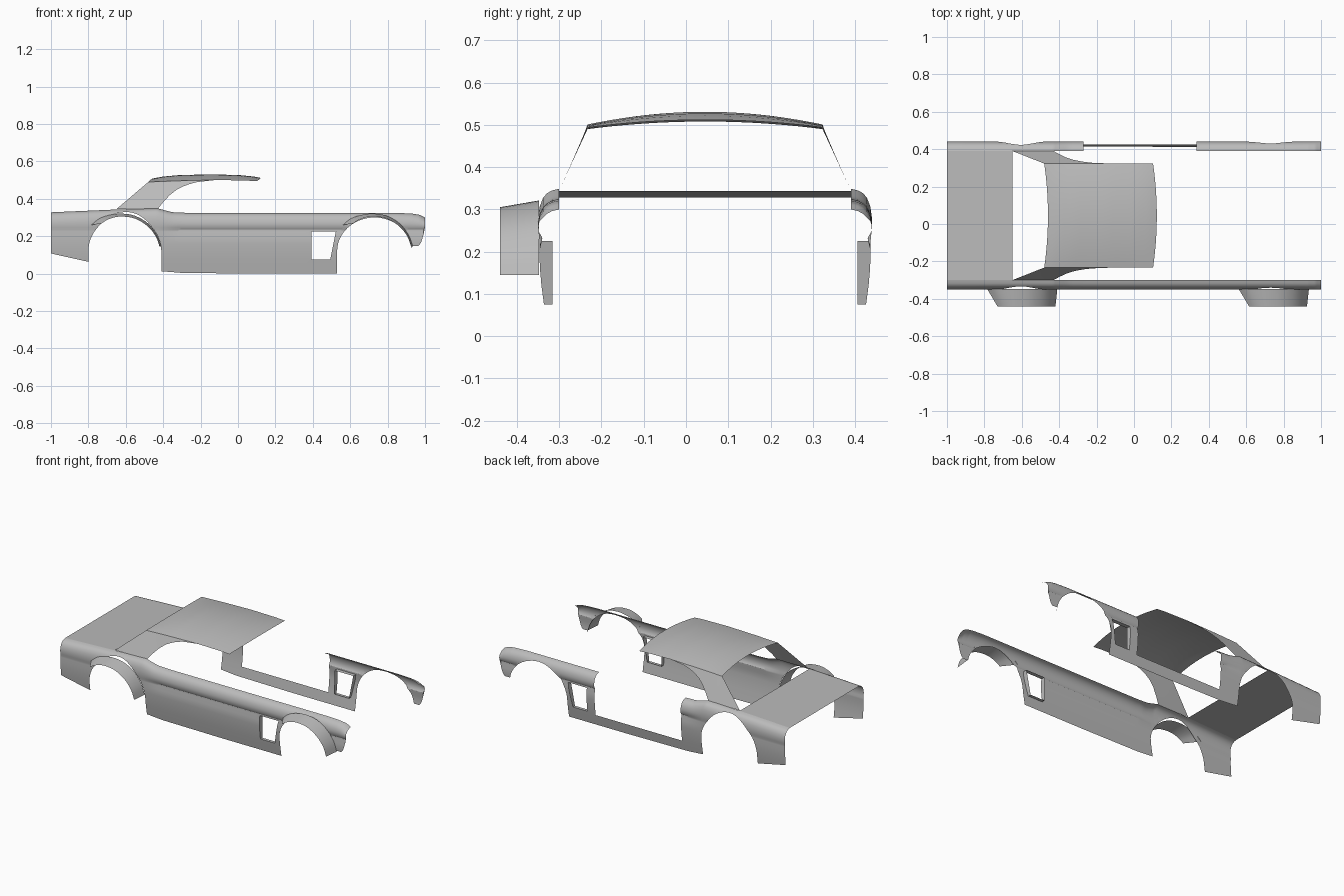
import bpy, bmesh, math

if "Cube" in bpy.data.objects:
    bpy.data.objects.remove(bpy.data.objects["Cube"])

CY = 0.045  # body centre line

paint = bpy.data.materials.new("grey_panel")
paint.diffuse_color = (0.5, 0.5, 0.5, 1)
paint.use_nodes = True
paint.node_tree.nodes["Principled BSDF"].inputs["Base Color"].default_value = paint.diffuse_color


def interp(table, x):
    if x <= table[0][0]:
        return table[0][1]
    for (a, va), (b, vb) in zip(table, table[1:]):
        if x <= b:
            return va + (vb - va) * (x - a) / (b - a)
    return table[-1][1]


def span(a, b, n):
    return [a + (b - a) * i / n for i in range(n + 1)]


def make_sheets(name, grids, flip=False, skip=None, angle=32):
    """Open surface from one or more point grids, welded together."""
    bm = bmesh.new()
    for g in grids:
        vs = [[bm.verts.new(p) for p in col] for col in g]
        for i in range(len(vs) - 1):
            for j in range(len(vs[0]) - 1):
                q = [vs[i][j], vs[i + 1][j], vs[i + 1][j + 1], vs[i][j + 1]]
                if skip and skip(sum(v.co.x for v in q) / 4, sum(v.co.z for v in q) / 4):
                    continue
                bm.faces.new(q[::-1] if flip else q)
    bmesh.ops.remove_doubles(bm, verts=bm.verts[:], dist=0.0002)
    bmesh.ops.dissolve_degenerate(bm, edges=bm.edges[:], dist=0.0001)
    loose = [v for v in bm.verts if not v.link_faces]
    bmesh.ops.delete(bm, geom=loose, context='VERTS')
    me = bpy.data.meshes.new(name)
    bm.to_mesh(me)
    bm.free()
    me.materials.append(paint)
    me.polygons.foreach_set("use_smooth", [True] * len(me.polygons))
    me.set_sharp_from_angle(angle=math.radians(angle))
    ob = bpy.data.objects.new(name, me)
    bpy.context.collection.objects.link(ob)
    return ob


# Body side cross-section: height -> half width, and shoulder height change along x
SIDE = [(0, .368), (.03, .373), (.075, .381), (.12, .387), (.16, .3905), (.2, .392),
        (.225, .391), (.235, .391), (.247, .394), (.27, .395), (.29, .391), (.305, .383),
        (.315, .373), (.321, .362), (.325, .345)]
ROWS = [z for z, _ in SIDE]
SHOULDER = [(-1, .003), (-.65, .018), (-.43, .024), (-.35, .003), (-.27, 0),
            (.85, 0), (.93, -.004), (.97, -.01), (1, -.025)]
VENT_X0, VENT_X1, VENT_Z0, VENT_Z1 = .392, .523, .075, .225


def side_point(x, z, s):
    if abs(x - VENT_X1) < 1e-6:  # slanted front edge of the vent
        x -= .2 * (VENT_Z1 - min(max(z, VENT_Z0), VENT_Z1))
    hw = interp(SIDE, z)
    groove = max(0, 1 - abs(z - .23) / .017) * min(1, max(0, (x + .42) / .1))
    hw -= .007 * groove
    lift = interp(SHOULDER, x) * min(1, max(0, (z - .247) / .06))
    return (x, CY + s * hw, z + lift)


def arch(cx, cz, rx, rz):
    return lambda x: cz + rz * math.sqrt(max(0, 1 - ((x - cx) / rx) ** 2))


def arch_columns(cx, rx, n=28):
    return [cx - rx * math.cos(math.pi * i / n) for i in range(n + 1)]


def sill(x):
    return interp([(-.41, .013), (-.3, .004), (.1, 0)], x)


NOSE = [(.93, .148), (.965, .148), (.978, .165), (.99, .2), (1, .25)]


def side_panel(name, s, door_open):
    # (columns, lower edge, upper limit)
    parts = [
        (span(-1, -.8, 6), lambda x: interp([(-1, .108), (-.785, .06)], x), 1),
        (arch_columns(-.605, .195), arch(-.605, .12, .195, .19), 1),
        (span(-.41, -.27, 8), sill, 1),
        (span(-.27, .335, 14), sill, .065 if door_open else 1),
        ([.335, .365, VENT_X0], sill, 1),
        ([VENT_X0, VENT_X1], sill, 1),
        ([VENT_X1, .53], sill, 1),
        (arch_columns(.73, .2), arch(.73, .12, .2, .18), 1),
        (span(.93, 1, 10), lambda x: interp(NOSE, x), 1)]
    grids = [[[side_point(x, min(max(z, low(x)), top), s) for z in ROWS] for x in cols]
             for cols, low, top in parts]

    def in_vent(x, z):
        return VENT_X0 < x < .515 and VENT_Z0 < z < VENT_Z1 and abs(x - .45) < .02
    make_sheets(name, grids, s > 0, in_vent)
    # Vent surround folded inward from the opening
    zs = [z for z in ROWS if VENT_Z0 <= z <= VENT_Z1]
    loop = [(VENT_X0, z) for z in zs] + [(VENT_X1, z) for z in zs[::-1]]
    loop.append(loop[0])
    ring = []
    for x, z in loop:
        p = side_point(x, z, s)
        ring.append([p, (p[0], CY + s * .361, p[2])])
    make_sheets(name + "_vent", [ring], s > 0)


side_panel("closed_side", -1, False)
side_panel("open_side", 1, True)

# Wheel arch flares, on the closed side only
INNER = [(-.785, .26), (-.74, .295), (-.68, .315), (-.62, .321), (-.55, .309),
         (-.48, .268), (-.432, .205), (-.41, .145)]
OUTER = [(-.73, .268), (-.70, .287), (-.66, .301), (-.615, .305), (-.55, .294),
         (-.485, .255), (-.44, .2), (-.42, .145)]


def smooth_path(pts, n=4):
    """Catmull-Rom through the points."""
    out = []
    for i in range(len(pts) - 1):
        a, b, c, d = pts[max(i - 1, 0)], pts[i], pts[i + 1], pts[min(i + 2, len(pts) - 1)]
        for k in range(n):
            t = k / n
            out.append(tuple(.5 * (2 * q + (r - p) * t + (2 * p - 5 * q + 4 * r - w) * t * t
                                   + (3 * q - p - 3 * r + w) * t ** 3)
                             for p, q, r, w in zip(a, b, c, d)))
    return out + [pts[-1]]


for name, dx in (("rear_flare", 0), ("front_flare", 1.345)):
    g = [[(xo + (xi - xo) * t + dx, -.44 + .092 * t, zo + (zi - zo) * t) for t in span(0, 1, 4)]
         for (xi, zi), (xo, zo) in zip(smooth_path(INNER), smooth_path(OUTER))]
    make_sheets(name, [g])

# Rear deck
make_sheets("rear_deck", [[[(x, CY + y, .328 + .015 * (x + 1) / .35) for y in span(-.345, .345, 4)]
                           for x in span(-1, -.65, 3)]])

# Roof skin
CROWN = [(0, .508), (.1, .519), (.25, .527), (.55, .531), (.8, .527), (.93, .52), (1, .512)]
EDGE = [(0, .49), (.25, .496), (.6, .501), (.9, .498), (1, .494)]
roof = []
for u in span(0, 1, 20):
    col = []
    for v in span(-1, 1, 20):
        bow = .02 * (1 - v * v)
        x = -.48 + bow + u * .582
        ze, zc = interp(EDGE, u), interp(CROWN, u)
        col.append((x, CY + .278 * v, ze + (zc - ze) * (1 - v * v)))
    roof.append(col)
make_sheets("roof", [roof])

# Rear roof pillars
FRONT_EDGE = [(0, -.43), (.25, -.4), (.5, -.365), (.7, -.325), (.85, -.275), (.94, -.22), (1, -.12)]
for name, s in (("pillar_closed_side", -1), ("pillar_open_side", 1)):
    g = []
    for u in span(0, 1, 10):
        col = []
        for t in span(0, 1, 16):
            x0 = -.65 + .17 * t
            x = x0 + (interp(FRONT_EDGE, t) - x0) * u
            top = interp(EDGE, (x + .48) / .582)
            col.append((x, CY + s * (.345 - .067 * t), .345 + (top - .345) * t))
        g.append(col)
    make_sheets(name, [g], s > 0)
